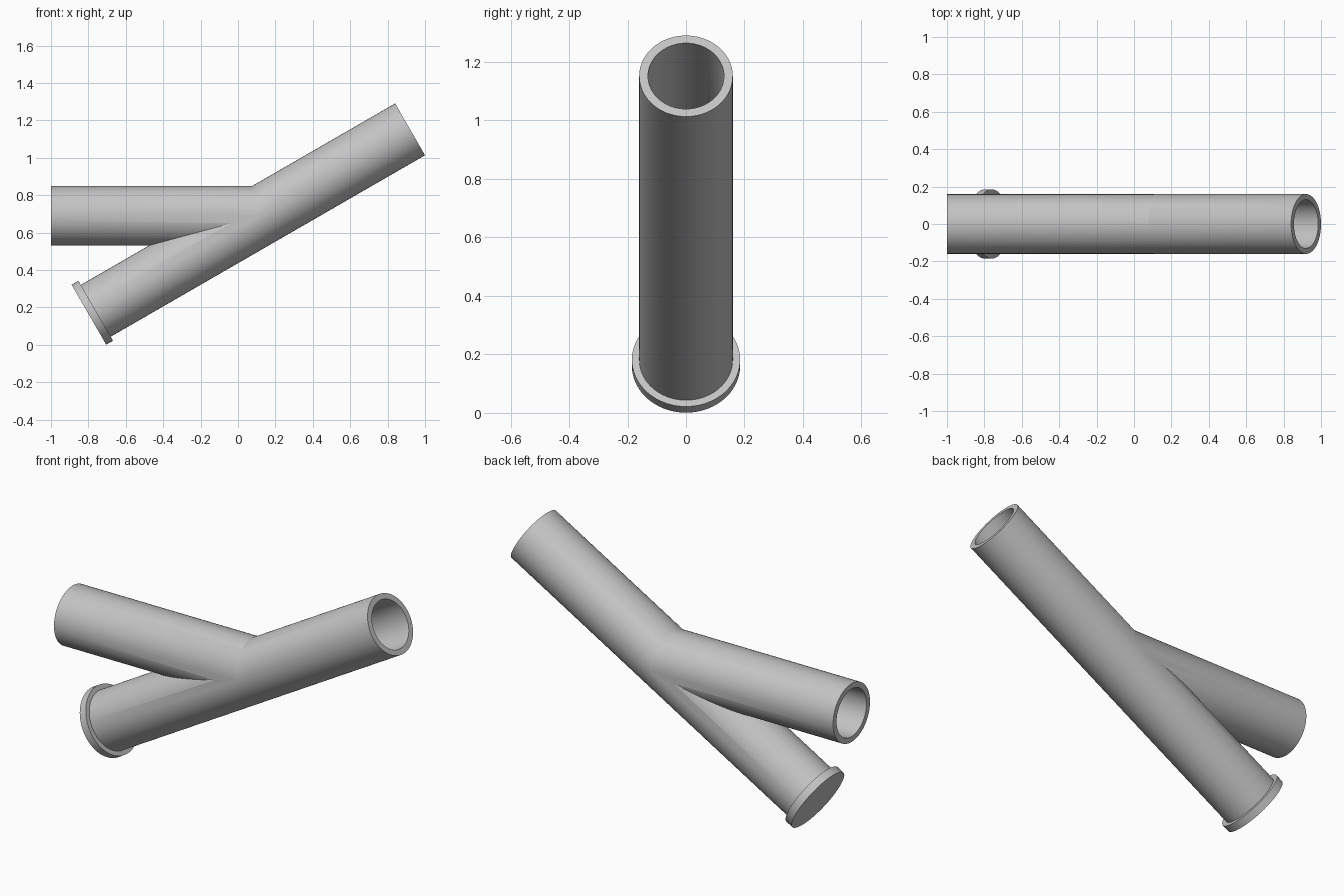
import bpy
from math import radians
from mathutils import Vector

if "Cube" in bpy.data.objects:
    bpy.data.objects.remove(bpy.data.objects["Cube"], do_unlink=True)

grey = bpy.data.materials.new("plain grey")
grey.use_nodes = True
colour = (0.55, 0.55, 0.55, 1)
grey.diffuse_color = colour
grey.node_tree.nodes["Principled BSDF"].inputs["Base Color"].default_value = colour

SIDES = 72
OUTER, BORE, CAP = 0.16, 0.13, 0.185
base = Vector((-0.797, 0, 0.161))      # centre of the capped end
top = Vector((0.92, 0, 1.152))         # centre of the upper open end
along = (top - base).normalized()
joint = base + along * 1.06            # where the branch axis meets the main axis
mouth = Vector((-1, 0, joint.z))       # centre of the branch opening


def rod(name, start, end, radius):
    """Solid cylinder between two points."""
    axis = end - start
    bpy.ops.mesh.primitive_cylinder_add(
        vertices=SIDES, radius=radius, depth=axis.length, location=(start + end) / 2)
    obj = bpy.context.object
    obj.rotation_euler = (0, Vector((0, 0, 1)).angle(axis) * (1 if axis.x > 0 else -1), 0)
    obj.name = name
    obj.data.materials.append(grey)
    return obj


def combine(target, tool, operation):
    """Apply a boolean and discard the tool."""
    mod = target.modifiers.new(operation, 'BOOLEAN')
    mod.operation = operation
    mod.solver = 'EXACT'
    mod.object = tool
    bpy.context.view_layer.objects.active = target
    bpy.ops.object.modifier_apply(modifier=mod.name)
    bpy.data.objects.remove(tool, do_unlink=True)


def smooth(obj):
    bpy.ops.object.select_all(action='DESELECT')
    obj.select_set(True)
    bpy.context.view_layer.objects.active = obj
    bpy.ops.object.shade_smooth_by_angle(angle=radians(25))


# Slanted main pipe joined with the level branch
pipe = rod("branched_pipe", base + along * 0.02, top, OUTER)
combine(pipe, rod("branch", mouth, joint, OUTER - 0.0006), 'UNION')

# Hollow both pipes
combine(pipe, rod("main_bore", base - along * 0.1, top + along * 0.1, BORE), 'DIFFERENCE')
combine(pipe, rod("branch_bore", mouth - Vector((0.1, 0, 0)), joint, BORE - 0.0006), 'DIFFERENCE')
smooth(pipe)

# Wider cap closing the lower end
smooth(rod("end_cap", base, base + along * 0.042, CAP))
